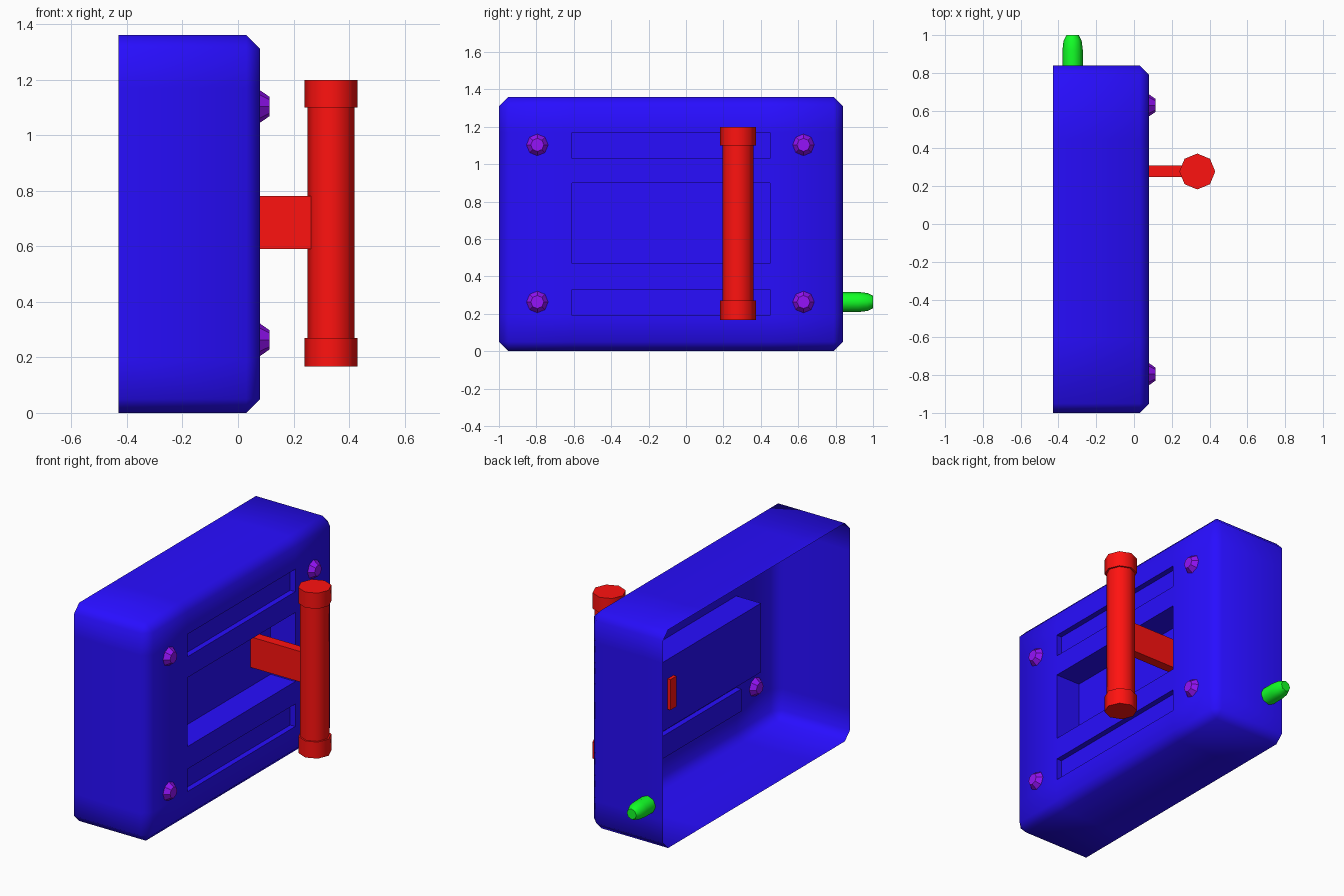
import bpy, bmesh, math
from mathutils import Matrix, Vector

if "Cube" in bpy.data.objects:
    bpy.data.objects.remove(bpy.data.objects["Cube"])


def material(name, rgb):
    m = bpy.data.materials.new(name)
    m.diffuse_color = (*rgb, 1)
    m.use_nodes = True
    m.node_tree.nodes["Principled BSDF"].inputs["Base Color"].default_value = m.diffuse_color
    return m


BLUE = material("blue", (0.021, 0.004, 1.0))
RED = material("red", (1.0, 0.006, 0.005))
PURPLE = material("purple", (0.30, 0.006, 0.95))
GREEN = material("green", (0.006, 1.0, 0.02))


def finish(name, bm, mat, angle=60):
    me = bpy.data.meshes.new(name)
    bm.to_mesh(me)
    bm.free()
    ob = bpy.data.objects.new(name, me)
    bpy.context.collection.objects.link(ob)
    me.materials.append(mat)
    bpy.ops.object.select_all(action='DESELECT')
    ob.select_set(True)
    bpy.context.view_layer.objects.active = ob
    bpy.ops.object.shade_smooth_by_angle(angle=math.radians(angle))
    return ob


def box(lo, hi):
    bm = bmesh.new()
    lo, hi = Vector(lo), Vector(hi)
    bmesh.ops.create_cube(bm, size=1, matrix=Matrix.Translation((lo + hi) / 2)
                          @ Matrix.Diagonal((*(hi - lo), 1)))
    return bm


def turned(name, profile, origin, axis, mat, sides=8, angle=60):
    """Capped solid turned from (radius, height) pairs along an axis."""
    bm = bmesh.new()
    rings = [[bm.verts.new((r * math.cos(2 * math.pi * i / sides),
                            r * math.sin(2 * math.pi * i / sides), h))
              for i in range(sides)] for r, h in profile]
    for a, b in zip(rings, rings[1:]):
        for i in range(sides):
            j = (i + 1) % sides
            bm.faces.new((a[i], a[j], b[j], b[i]))
    bm.faces.new(rings[0][::-1])
    bm.faces.new(rings[-1])
    rot = Vector((0, 0, 1)).rotation_difference(Vector(axis)).to_matrix().to_4x4()
    bm.transform(Matrix.Translation(origin) @ rot)
    return finish(name, bm, mat, angle)


# Open-backed cover with chamfered front
FRONT, BACK = 0.08, -0.43
bm = box((BACK, -1, 0), (FRONT, 0.84, 1.36))
edges = [e for e in bm.edges if any(v.co.x > 0 for v in e.verts)]
bmesh.ops.bevel(bm, geom=edges, offset=0.05, segments=1, affect='EDGES')
bm.normal_update()
bmesh.ops.delete(bm, geom=[f for f in bm.faces if f.normal.x < -0.9], context='FACES')

# Three recessed panels: z range and depth
recesses = [(0.19, 0.33, 0.035), (0.47, 0.90, 0.17), (1.03, 1.17, 0.035)]
cuts = [((0, y, 0), (0, 1, 0)) for y in (-0.61, 0.45)]
cuts += [((0, 0, z), (0, 0, 1)) for r in recesses for z in r[:2]]
for co, no in cuts:
    bmesh.ops.bisect_plane(bm, geom=bm.verts[:] + bm.edges[:] + bm.faces[:],
                           plane_co=co, plane_no=no)
bm.normal_update()
for z0, z1, depth in recesses:
    face = next(f for f in bm.faces if f.normal.x > 0.99
                and -0.61 < f.calc_center_median().y < 0.45
                and z0 < f.calc_center_median().z < z1)
    new = bmesh.ops.extrude_discrete_faces(bm, faces=[face])["faces"]
    bmesh.ops.translate(bm, verts=new[0].verts[:], vec=(-depth, 0, 0))
finish("cover", bm, BLUE)

# Bolts at the four corners, faceted heads on both sides of the panel
for y in (-0.795, 0.628):
    for z in (0.263, 1.103):
        turned("bolt", [(0.035, -0.033), (0.058, 0.0), (0.035, 0.033)],
               (FRONT, y, z), (1, 0, 0), PURPLE, angle=30)

# Handle arm and grip
finish("handle_arm", box((-0.11, 0.25, 0.59), (0.30, 0.31, 0.78)), RED)
turned("handle_grip", [(0.095, 0.167), (0.095, 0.27), (0.084, 0.27),
                       (0.084, 1.10), (0.095, 1.10), (0.095, 1.198)],
       (0.335, 0.278, 0), (0, 0, 1), RED)

# Side plug
turned("side_plug", [(0.054, 0.83), (0.054, 0.92), (0.048, 0.97), (0.033, 1.0)],
       (-0.325, 0, 0.263), (0, 1, 0), GREEN)
